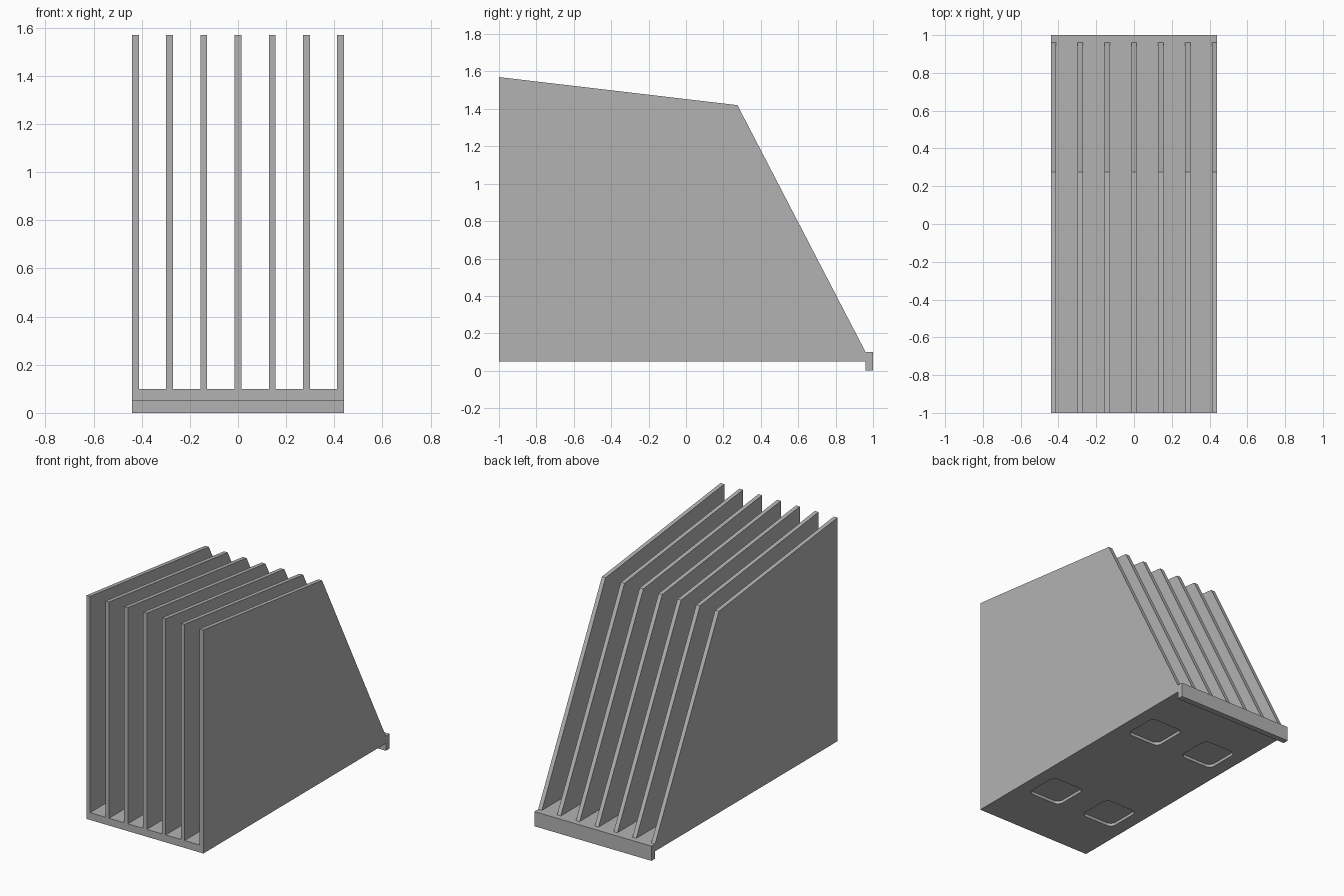
import bpy, bmesh
from math import sin, cos, pi
from mathutils import Vector

if "Cube" in bpy.data.objects:
    bpy.data.objects.remove(bpy.data.objects["Cube"], do_unlink=True)

HALF_W = 0.44       # half width of the whole rack
BASE_Z, TOP_Z = 0.05, 0.10
BACK_Y = 0.96       # where the base meets the rear lip
FIN_T = 0.028
FIN_COUNT = 7

grey = bpy.data.materials.new("plain grey")
grey.use_nodes = True
colour = (0.45, 0.45, 0.45, 1)
grey.diffuse_color = colour
grey.node_tree.nodes["Principled BSDF"].inputs["Base Color"].default_value = colour


def prism(name, points, direction):
    """Extrude a closed outline along a direction into a solid."""
    bm = bmesh.new()
    face = bm.faces.new([bm.verts.new(p) for p in points])
    ext = bmesh.ops.extrude_face_region(bm, geom=[face])
    moved = [v for v in ext["geom"] if isinstance(v, bmesh.types.BMVert)]
    bmesh.ops.translate(bm, verts=moved, vec=Vector(direction))
    bmesh.ops.recalc_face_normals(bm, faces=bm.faces)
    mesh = bpy.data.meshes.new(name)
    bm.to_mesh(mesh)
    bm.free()
    mesh.materials.append(grey)
    obj = bpy.data.objects.new(name, mesh)
    bpy.context.collection.objects.link(obj)
    return obj


def side_prism(name, outline, x, width):
    """Extrude a (y, z) outline sideways from x."""
    return prism(name, [(x, y, z) for y, z in outline], (width, 0, 0))


def rounded_square(cx, cy, z, size, radius, steps=6):
    inner = size / 2 - radius
    points = []
    for corner, (sx, sy) in enumerate([(1, 1), (-1, 1), (-1, -1), (1, -1)]):
        for i in range(steps + 1):
            a = (corner + i / steps) * pi / 2
            points.append((cx + sx * inner + radius * cos(a),
                           cy + sy * inner + radius * sin(a), z))
    return points


# Base plate with a deeper lip along the rear edge
base = side_prism("base_plate", [(-1, BASE_Z), (BACK_Y, BASE_Z), (BACK_Y, 0),
                                 (1, 0), (1, TOP_Z), (-1, TOP_Z)],
                  -HALF_W, 2 * HALF_W)

# Shallow pockets for feet in the underside
for px in (-HALF_W / 2, HALF_W / 2):
    for py in (-0.51, 0.47):
        outline = rounded_square(px, py, BASE_Z - 0.02, 0.25, 0.04)
        cutter = prism("foot_pocket_cutter", outline, (0, 0, 0.04))
        cutter.hide_render = True
        cut = base.modifiers.new("foot_pocket", "BOOLEAN")
        cut.operation = "DIFFERENCE"
        cut.solver = "EXACT"
        cut.object = cutter
        bpy.context.view_layer.objects.active = base
        bpy.ops.object.modifier_apply(modifier=cut.name)
        bpy.data.objects.remove(cutter, do_unlink=True)

# Evenly spaced upright dividers
fin_outline = [(-1, TOP_Z), (BACK_Y, TOP_Z), (0.275, 1.42), (-1, 1.57)]
pitch = (2 * HALF_W - FIN_T) / (FIN_COUNT - 1)
for i in range(FIN_COUNT):
    side_prism(f"divider_{i + 1}", fin_outline, -HALF_W + i * pitch, FIN_T)
